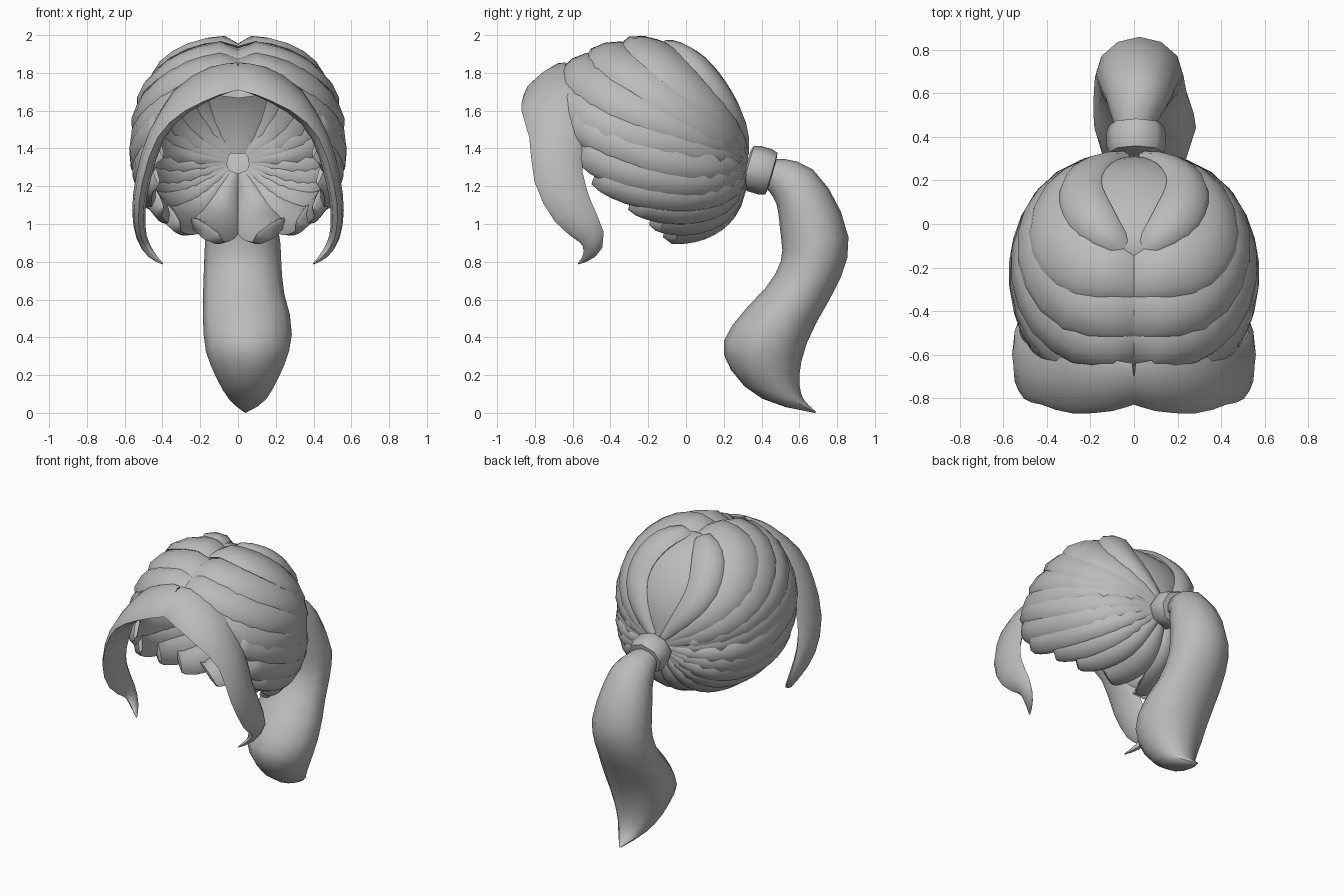
import bpy, bmesh, math
from mathutils import Vector

if "Cube" in bpy.data.objects:
    bpy.data.objects.remove(bpy.data.objects["Cube"])

mat = bpy.data.materials.new("hair_grey")
mat.diffuse_color = (0.5, 0.5, 0.5, 1)
mat.use_nodes = True
mat.node_tree.nodes["Principled BSDF"].inputs["Base Color"].default_value = mat.diffuse_color


def finish(name, bm, angle=50):
    bmesh.ops.recalc_face_normals(bm, faces=bm.faces)
    me = bpy.data.meshes.new(name)
    bm.to_mesh(me)
    bm.free()
    me.materials.append(mat)
    ob = bpy.data.objects.new(name, me)
    bpy.context.collection.objects.link(ob)
    bpy.ops.object.select_all(action='DESELECT')
    ob.select_set(True)
    bpy.context.view_layer.objects.active = ob
    bpy.ops.object.shade_smooth_by_angle(angle=math.radians(angle))
    return ob


def catmull(pts, n):
    """Sample n points along a smooth curve through tuples of any length."""
    p = [Vector(q) for q in pts]
    p = [2 * p[0] - p[1]] + p + [2 * p[-1] - p[-2]]
    out = []
    for i in range(n):
        u = i / (n - 1) * (len(p) - 3)
        k = min(int(u), len(p) - 4)
        f = u - k
        a, b, c, d = p[k:k + 4]
        out.append(0.5 * (2 * b + (c - a) * f + (2 * a - 5 * b + 4 * c - d) * f ** 2
                          + (3 * b - a - 3 * c + d) * f ** 3))
    return out


def tangent(pts, i):
    return (Vector(pts[min(i + 1, len(pts) - 1)][:3]) - Vector(pts[max(i - 1, 0)][:3])).normalized()


def loft(name, rings, sides=8):
    """Skin rings given as (centre, side vector, up vector)."""
    bm = bmesh.new()
    loops = []
    for c, s, u in rings:
        loops.append([bm.verts.new(c + s * math.cos(a) + u * math.sin(a))
                      for a in (2 * math.pi * k / sides for k in range(sides))])
    for A, B in zip(loops, loops[1:]):
        for k in range(sides):
            j = (k + 1) % sides
            bm.faces.new((A[k], A[j], B[j], B[k]))
    bm.faces.new(loops[0])
    bm.faces.new(loops[-1])
    return finish(name, bm)


def spow(v, e):
    return math.copysign(abs(v) ** e, v)


def scalp(phi, t):
    """Head surface: phi turns about the y axis from the crown, t runs from the tie forward."""
    phi, t = math.radians(phi), math.radians(t)
    s, c = max(0, math.sin(t)) ** 0.8, math.cos(t)
    up = math.cos(phi)
    z = 0.53 * up if up > 0 else 0.48 * spow(up, 0.8)
    return Vector((0.52 * s * spow(math.sin(phi), 0.9), -0.22 + (0.52 if c > 0 else 0.55) * c,
                   1.415 + z * s - 0.09 * max(0, c) ** 2))


def lock(name, path, width, lift=0.0, sign=1, start=0.45, thick=0.05, tie=0.3, tilt=0.13):
    """Closed strand on the scalp, tilted so its lower edge overhangs the next one."""
    n = 13
    pts = [scalp(q[0], q[1]) for q in catmull(path, n)]
    prof = catmull([(start, 0), (0.95, 0), (1, 0), (0.8, 0), (tie, 0)], n)
    rings = []
    for i, p in enumerate(pts):
        tan = tangent(pts, i)
        d = p - Vector((0, -0.22, 1.40))
        nor = (d - tan * d.dot(tan)).normalized()
        side = tan.cross(nor)
        w = prof[i][0]
        h = thick * (0.35 + 0.65 * w) * (0.3 if i == 0 else 1)  # thin leading edge
        p = p + nor * (lift * w - (0.025 if i == 0 else 0))
        rings.append([Vector((sign * v.x, v.y, v.z)) for v in
                      (p, (side + nor * tilt) * width * w, nor * h)])
    loft(name, rings)


# Locks swept back to the tie: name, (phi, t) path, half width, lift, start width
locks = [
    ("crown_lock", [(2, 80), (22, 61), (37, 38), (40, 4)], 0.105, 0.03, 0.4),
    ("upper_lock", [(-2, 92), (28, 83), (50, 55), (58, 4)], 0.15, 0.015, 0.65),
    ("parting_lock", [(-2, 111), (30, 106), (56, 78), (68, 45), (70, 4)], 0.14, 0.008, 0.75),
    ("front_lock", [(-2, 130), (34, 126), (62, 102), (77, 60), (78, 4)], 0.125, 0.005, 0.8),
    ("temple_lock", [(-2, 147), (50, 136), (76, 108), (87, 60), (86, 4)], 0.12, 0.0, 0.7),
    ("side_lock", [(66, 134), (82, 116), (93, 85), (97, 50), (94, 4)], 0.11, 0.006, 0.8),
    ("ear_lock", [(88, 127), (98, 108), (105, 75), (107, 45), (104, 4)], 0.11, 0.004, 0.9),
    ("low_side_lock", [(104, 118), (112, 98), (117, 72), (119, 40), (116, 4)], 0.10, 0.006, 0.8),
    ("lower_lock", [(122, 97), (127, 82), (131, 62), (132, 36), (128, 4)], 0.10, 0.0, 0.75),
    ("nape_lock", [(138, 84), (143, 72), (146, 55), (147, 32), (142, 4)], 0.10, 0.004, 0.75),
    ("under_lock", [(162, 76), (165, 64), (167, 48), (166, 30), (162, 4)], 0.12, 0.0, 0.8),
]
for sign, tag in ((1, "right"), (-1, "left")):
    for name, path, w, lift, start in locks:
        lock(f"{name}_{tag}", path, w, lift, sign, start)

# Smooth back panel between the crown locks
lock("back_panel", [(0, 86), (0, 65), (0, 40), (0, 20), (0, 3)], 0.20, -0.01, 1, 0.4, 0.03, 0.35, 0)

# Fringe: x, y, z, half width, thickness, downward slope of the wide axis
fringe = [(-0.01, -0.73, 1.785, 0.115, 0.03, 0.8), (0.12, -0.735, 1.755, 0.145, 0.045, 0.65),
          (0.30, -0.715, 1.65, 0.165, 0.05, 0.45), (0.43, -0.69, 1.47, 0.14, 0.045, 0.15),
          (0.50, -0.675, 1.25, 0.13, 0.04, 0.0), (0.525, -0.60, 1.07, 0.11, 0.035, 0.0),
          (0.51, -0.50, 0.93, 0.07, 0.028, 0.0), (0.46, -0.51, 0.84, 0.035, 0.02, 0.0),
          (0.40, -0.57, 0.79, 0.004, 0.004, 0.0)]
pts = catmull(fringe, 17)
for sign, tag in ((1, "right"), (-1, "left")):
    rings = []
    for i, q in enumerate(pts):
        tan = tangent(pts, i)
        side = Vector((0, -1, -q[5]))
        side = (side - tan * side.dot(tan)).normalized()
        nor = tan.cross(side)
        rings.append([Vector((sign * v.x, v.y, v.z)) for v in
                      (Vector(q[:3]), side * q[3], nor * q[4])])
    loft(f"fringe_{tag}", rings)

# Ponytail: back edge y, z, front edge y, z, centre x, half width
tail = [(0.45, 1.345, 0.41, 1.21, 0.0, 0.08), (0.55, 1.34, 0.47, 1.13, 0.01, 0.12),
        (0.67, 1.29, 0.49, 1.05, 0.02, 0.15), (0.79, 1.13, 0.50, 0.95, 0.02, 0.18),
        (0.86, 0.93, 0.51, 0.86, 0.025, 0.20), (0.84, 0.77, 0.49, 0.77, 0.025, 0.205),
        (0.76, 0.60, 0.42, 0.66, 0.03, 0.215), (0.66, 0.42, 0.28, 0.51, 0.05, 0.235),
        (0.61, 0.27, 0.20, 0.38, 0.05, 0.22), (0.60, 0.17, 0.215, 0.27, 0.05, 0.18),
        (0.61, 0.10, 0.31, 0.14, 0.05, 0.13), (0.635, 0.055, 0.46, 0.05, 0.05, 0.08),
        (0.69, 0.004, 0.68, 0.0, 0.04, 0.004)]
rings = []
for by, bz, fy, fz, x, w in catmull(tail, 19):
    b, f = Vector((x, by, bz)), Vector((x, fy, fz))
    rings.append(((b + f) / 2, Vector((w, 0, 0)), (b - f) / 2))
loft("ponytail", rings, 12)

# Hair tie: short band tilted along the start of the ponytail
axis = Vector((0, 0.96, -0.28)).normalized()
up = Vector((1, 0, 0)).cross(axis)
rings = []
for d, r in ((-0.075, 0.085), (-0.065, 0.115), (-0.03, 0.125), (0.03, 0.125), (0.065, 0.115), (0.07, 0.08)):
    rings.append((Vector((0.01, 0.39, 1.285)) + axis * d, Vector((r * 1.1, 0, 0)), up * r))
loft("hair_tie", rings, 8)
